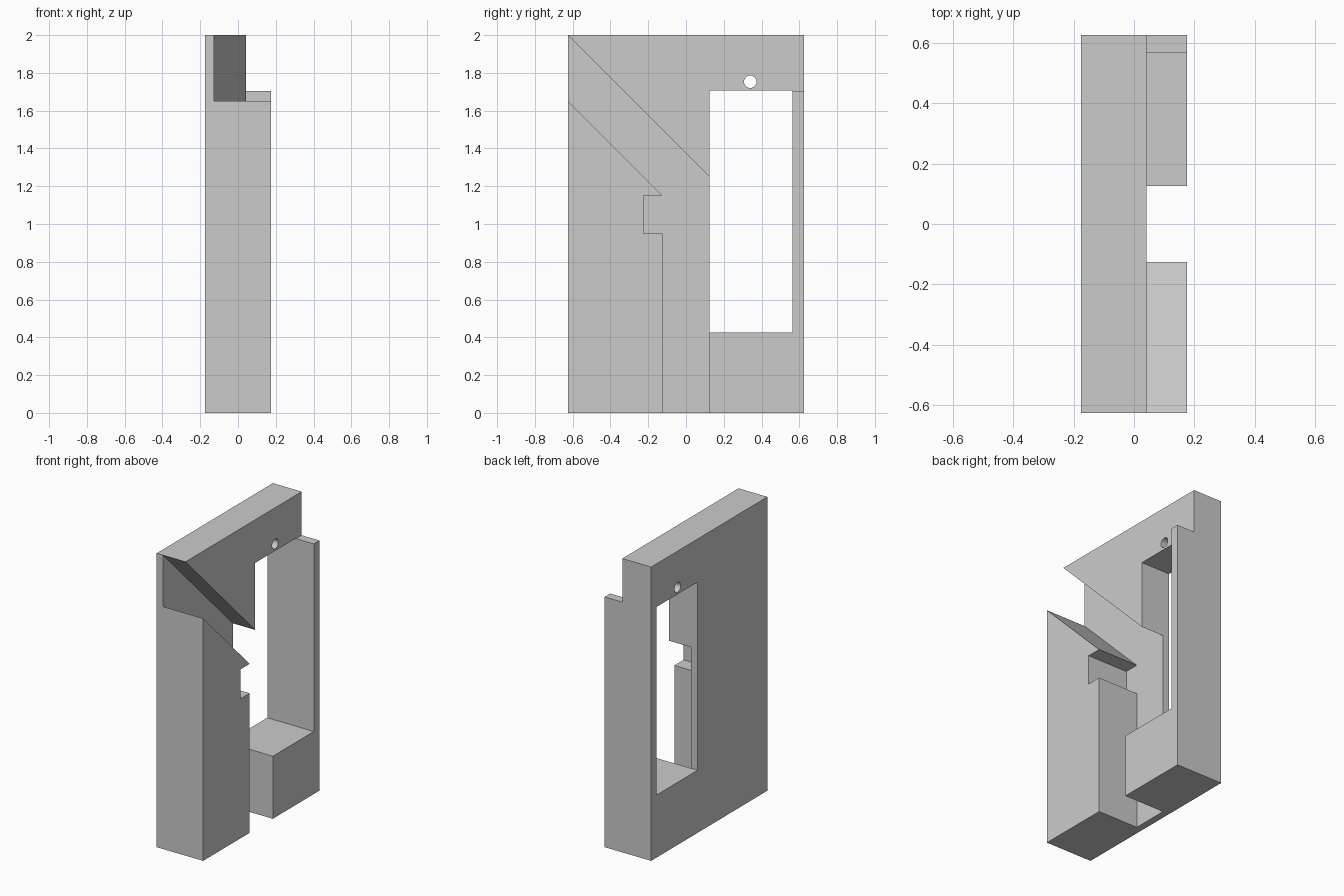
import bpy, bmesh

if "Cube" in bpy.data.objects:
    bpy.data.objects.remove(bpy.data.objects["Cube"])

X0, X1 = -0.175, 0.175      # back and front of the full block
FLOOR, FACE = -0.127, 0.042  # channel floor and recessed upper face


def prism(name, outline, x0, x1):
    """Extrude a (y, z) outline along x."""
    bm = bmesh.new()
    face = bm.faces.new([bm.verts.new((x0, y, z)) for y, z in outline])
    ext = bmesh.ops.extrude_face_region(bm, geom=[face])
    moved = [v for v in ext["geom"] if isinstance(v, bmesh.types.BMVert)]
    bmesh.ops.translate(bm, verts=moved, vec=(x1 - x0, 0, 0))
    bmesh.ops.recalc_face_normals(bm, faces=bm.faces)
    mesh = bpy.data.meshes.new(name)
    bm.to_mesh(mesh)
    bm.free()
    obj = bpy.data.objects.new(name, mesh)
    bpy.context.collection.objects.link(obj)
    return obj


def rect(y0, z0, y1, z1):
    return [(y0, z0), (y1, z0), (y1, z1), (y0, z1)]


# Full block
body = prism("slotted_plate", rect(-0.625, 0, 0.625, 2), X0, X1)

# Window through the whole thickness
window = prism("window_cutter", rect(0.125, 0.426, 0.565, 1.706), -0.5, 0.5)

# Sloped channel, turning down, with a square side notch
channel = prism("channel_cutter", [
    (-0.725, 2.1), (0.3, 1.075), (0.3, 0.6), (0.125, 0.6), (0.125, -0.1),
    (-0.125, -0.1), (-0.125, 0.95), (-0.225, 0.95), (-0.225, 1.15),
    (-0.125, 1.15), (-0.725, 1.75)], FLOOR, 0.5)

# Step back of the upper face; lower edge runs inside channel and window
step = prism("step_cutter", [
    (-0.725, 2.0), (0.3, 0.975), (0.5, 1.2), (0.5, 1.703), (0.725, 1.703),
    (0.725, 2.1), (-0.725, 2.1)], FACE, 0.6)

# Small round hole above the window
bpy.ops.mesh.primitive_cylinder_add(vertices=32, radius=0.033, depth=1,
                                    location=(0, 0.34, 1.753),
                                    rotation=(0, 1.5707963, 0))
hole = bpy.context.object
hole.name = "hole_cutter"

for cutter in (window, channel, step, hole):
    mod = body.modifiers.new(cutter.name, "BOOLEAN")
    mod.operation = "DIFFERENCE"
    mod.solver = "EXACT"
    mod.object = cutter
    bpy.context.view_layer.objects.active = body
    bpy.ops.object.modifier_apply(modifier=mod.name)
    bpy.data.objects.remove(cutter, do_unlink=True)
